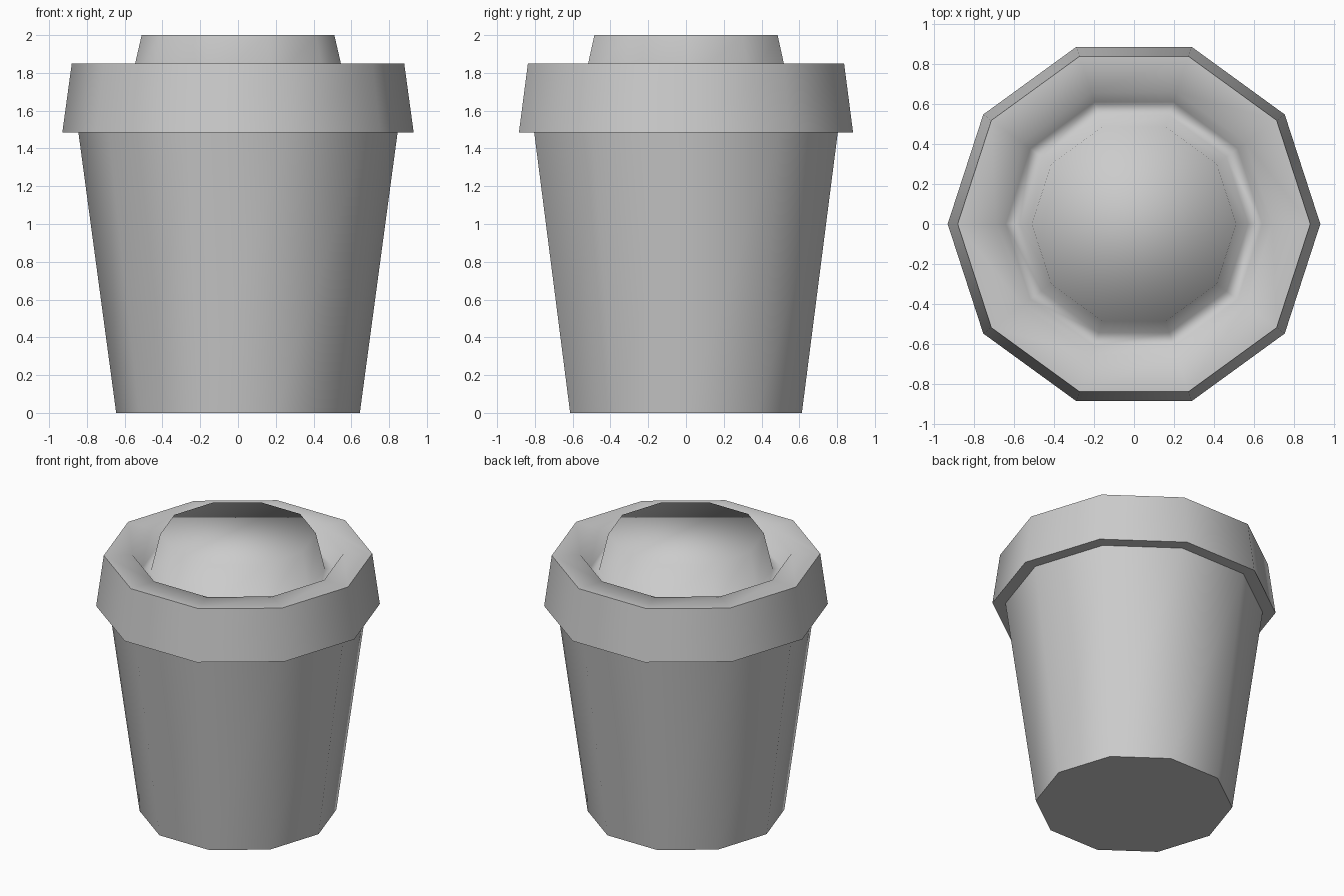
import bpy, bmesh, math

if "Cube" in bpy.data.objects:
    bpy.data.objects.remove(bpy.data.objects["Cube"])

SIDES = 10


def lathe(name, profile, cap_start=False, cap_end=False):
    """Spin a (radius, height) profile into a ten-sided shell."""
    bm = bmesh.new()
    rings = []
    for r, z in profile:
        rings.append([bm.verts.new((r * math.cos(a), r * math.sin(a), z))
                      for a in (i * math.tau / SIDES for i in range(SIDES))])
    for lower, upper in zip(rings, rings[1:]):
        for i in range(SIDES):
            j = (i + 1) % SIDES
            bm.faces.new((lower[i], lower[j], upper[j], upper[i]))
    if cap_start:
        bm.faces.new(rings[0][::-1])
    if cap_end:
        bm.faces.new(rings[-1])
    mesh = bpy.data.meshes.new(name)
    bm.to_mesh(mesh)
    bm.free()
    obj = bpy.data.objects.new(name, mesh)
    bpy.context.collection.objects.link(obj)
    # Smooth everything except the hard rim, ledge and base corners
    bpy.ops.object.select_all(action='DESELECT')
    obj.select_set(True)
    bpy.context.view_layer.objects.active = obj
    bpy.ops.object.shade_smooth_by_angle(angle=math.radians(80))
    return obj


# Tapered cup with a flat base
lathe("cup_body", [(0.645, 0), (0.845, 1.485)], cap_start=True)

# Lid: underside ledge, skirt, flat rim, groove and raised flat centre
lathe("lid", [(0.845, 1.485), (0.93, 1.485), (0.88, 1.85), (0.69, 1.85),
              (0.64, 1.74), (0.57, 1.74), (0.51, 2.0)], cap_end=True)
